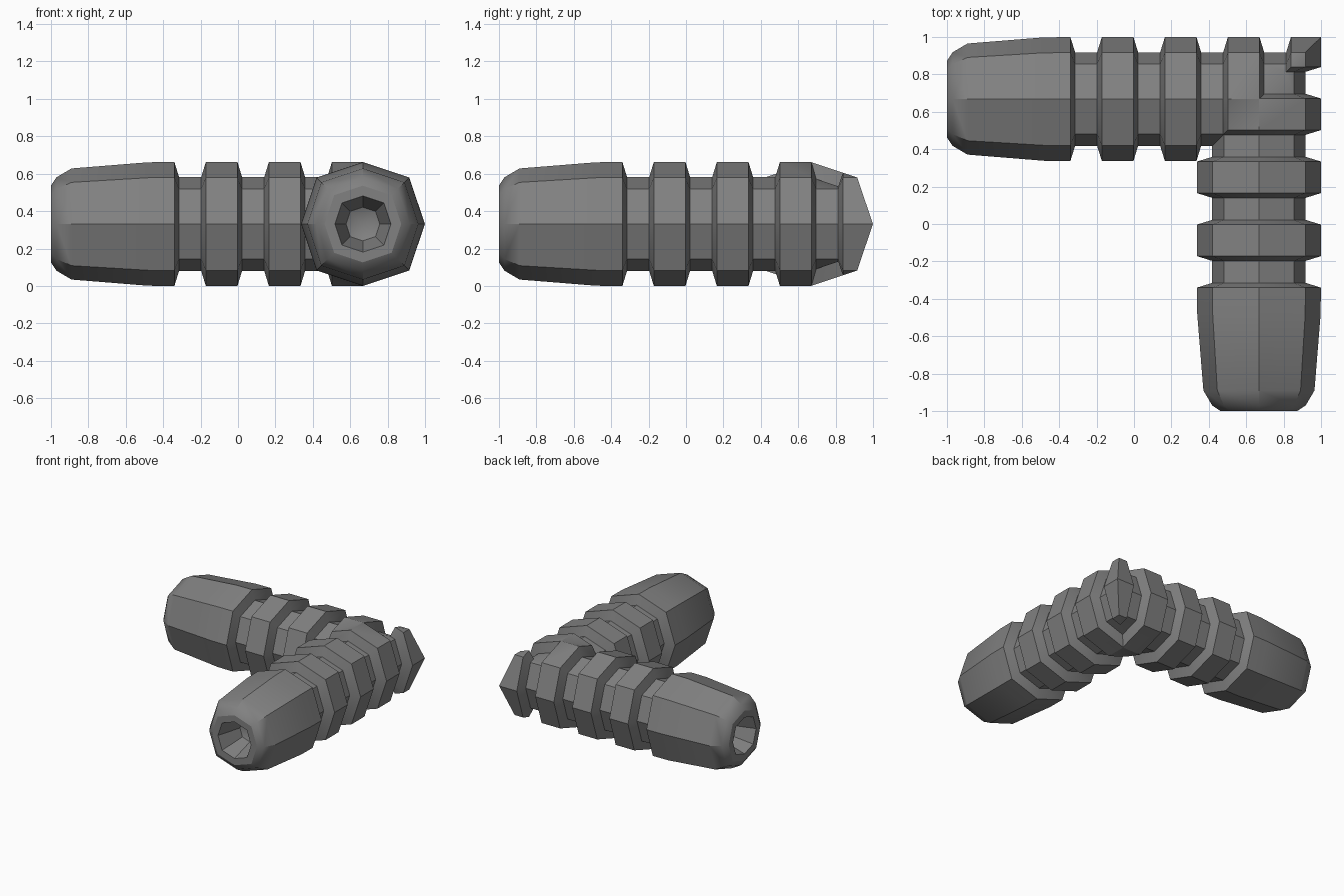
import bpy, bmesh, math
from mathutils import Vector

if "Cube" in bpy.data.objects:
    bpy.data.objects.remove(bpy.data.objects["Cube"])

SIDES, CENTRE, HEIGHT = 8, 0.668, 0.331
R, GROOVE = 0.331, 0.25

# Lengthwise profile (position, radius): bore, rounded mouth, sleeve
profile = [(-0.76, 0.0), (-0.80, 0.09), (-1.0, 0.15), (-1.0, 0.205),
           (-0.97, 0.25), (-0.89, 0.297), (-0.48, 0.33)]
# Repeating grooves between the ribs
for i in range(4):
    x = -0.34 + i * 0.337
    profile += [(x, R), (x + 0.025, GROOVE), (x + 0.143, GROOVE), (x + 0.168, R)]
profile.append((1.05, R))

# Octagonal arm along x, slightly fuller on the diagonals
bm = bmesh.new()
rings = []
for x, r in profile:
    ring = []
    for k in range(SIDES):
        a = 2 * math.pi * k / SIDES
        rk = r * (1.06 if k % 2 else 1.0)
        ring.append(bm.verts.new((x, CENTRE + rk * math.cos(a), HEIGHT + rk * math.sin(a))))
    rings.append(ring)
for a, b in zip(rings, rings[1:]):
    for k in range(SIDES):
        n = (k + 1) % SIDES
        bm.faces.new((a[k], a[n], b[n], b[k]))
bmesh.ops.remove_doubles(bm, verts=bm.verts[:], dist=1e-5)

# Mitre cut on the diagonal
bmesh.ops.bisect_plane(bm, geom=bm.verts[:] + bm.edges[:] + bm.faces[:], dist=1e-5,
                       plane_co=(0, 0, 0), plane_no=Vector((1, -1, 0)).normalized(),
                       clear_outer=True)

# Second arm: reflection across the mitre plane, welded at the seam
copy = bmesh.ops.duplicate(bm, geom=bm.verts[:] + bm.edges[:] + bm.faces[:])["geom"]
for v in copy:
    if isinstance(v, bmesh.types.BMVert):
        v.co.x, v.co.y = v.co.y, v.co.x
bmesh.ops.remove_doubles(bm, verts=bm.verts[:], dist=1e-4)
bmesh.ops.recalc_face_normals(bm, faces=bm.faces[:])

mesh = bpy.data.meshes.new("elbow_connector")
bm.to_mesh(mesh)
bm.free()
elbow = bpy.data.objects.new("elbow_connector", mesh)
bpy.context.collection.objects.link(elbow)

# Dark rubber colour, soft shading only across shallow angles
rubber = bpy.data.materials.new("dark_rubber")
rubber.diffuse_color = (0.22, 0.22, 0.22, 1)
rubber.use_nodes = True
rubber.node_tree.nodes["Principled BSDF"].inputs["Base Color"].default_value = rubber.diffuse_color
mesh.materials.append(rubber)
bpy.context.view_layer.objects.active = elbow
elbow.select_set(True)
bpy.ops.object.shade_smooth_by_angle(angle=math.radians(30))
